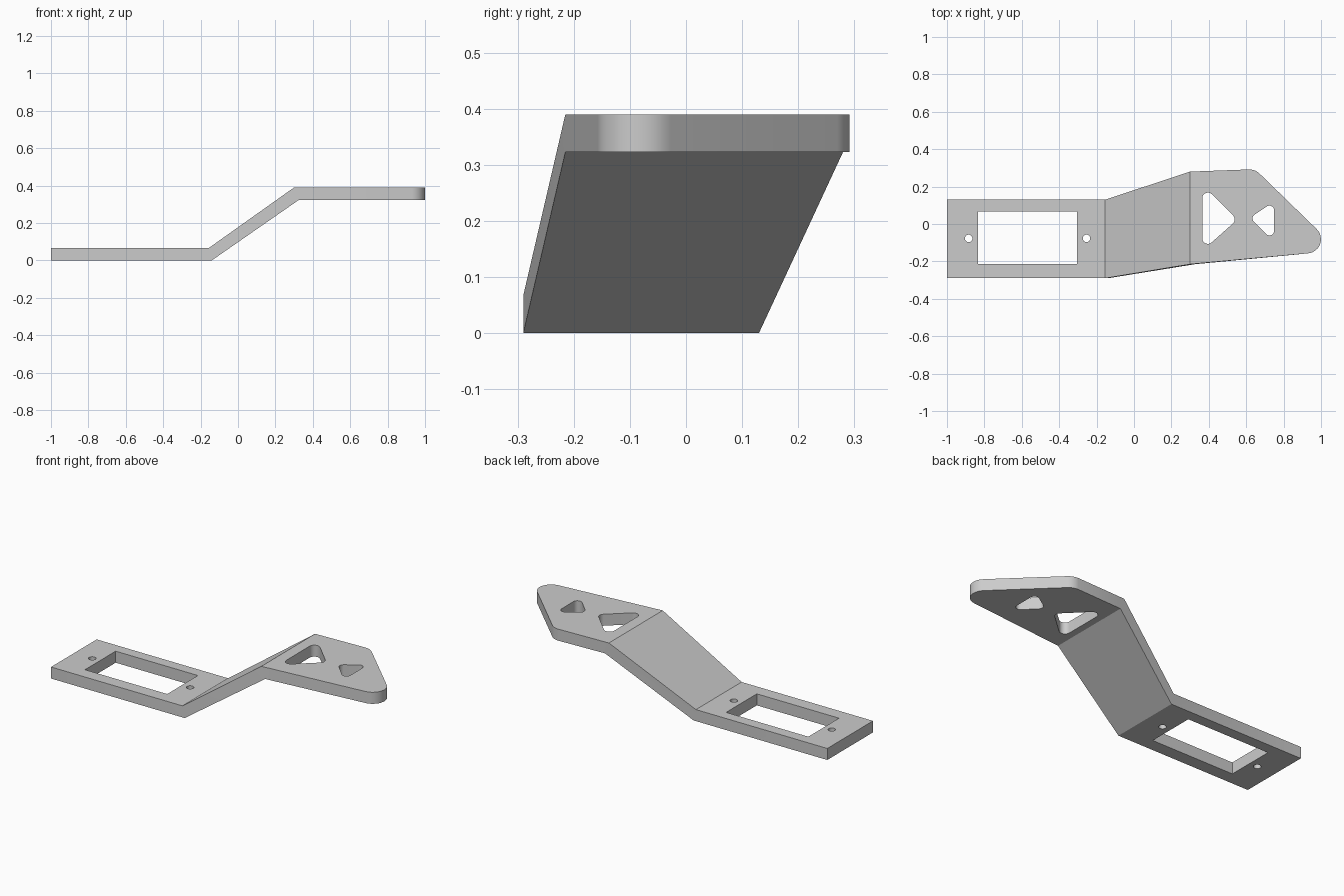
import bpy, bmesh, math
from mathutils import Vector

cube = bpy.data.objects.get("Cube")
if cube:
    bpy.data.objects.remove(cube, do_unlink=True)

THICK = 0.067          # plate thickness
LOW, HIGH = THICK, 0.39  # top surface heights of the two flat plates
FOLD_A, FOLD_B = -0.155, 0.30  # x of the two folds on the top surface


def rounded(corners, steps=12):
    """Polygon from (x, y, radius) corners, each filleted."""
    out = []
    for i, (x, y, r) in enumerate(corners):
        p = Vector((x, y))
        if r == 0:
            out.append(p)
            continue
        u = (Vector(corners[i - 1][:2]) - p).normalized()
        v = (Vector(corners[(i + 1) % len(corners)][:2]) - p).normalized()
        half = math.acos(u.dot(v)) / 2
        centre = p + (u + v).normalized() * (r / math.sin(half))
        a = p + u * (r / math.tan(half)) - centre
        b = p + v * (r / math.tan(half)) - centre
        start = math.atan2(a.y, a.x)
        sweep = math.atan2(a.x * b.y - a.y * b.x, a.dot(b))
        for k in range(steps + 1):
            t = start + sweep * k / steps
            out.append(centre + Vector((math.cos(t), math.sin(t))) * r)
    return out


def circle(x, y, r, n=32):
    return [Vector((x + r * math.cos(math.tau * k / n),
                    y + r * math.sin(math.tau * k / n))) for k in range(n)]


def rectangle(x0, x1, y0, y1):
    return [Vector(p) for p in ((x0, y0), (x1, y0), (x1, y1), (x0, y1))]


def fill_sheet(bm, z, loops):
    """Flat sheet from an outline followed by its holes."""
    edges = []
    for loop in loops:
        vs = [bm.verts.new((p.x, p.y, z)) for p in loop]
        edges += [bm.edges.new((vs[i - 1], vs[i])) for i in range(len(vs))]
    bmesh.ops.triangle_fill(bm, use_beauty=True, edges=edges, normal=(0, 0, 1))


bm = bmesh.new()

# Low mounting plate: rectangular window and two screw holes
fill_sheet(bm, LOW, [
    rectangle(-1, FOLD_A, -0.29, 0.13),
    rectangle(-0.834, -0.305, -0.215, 0.067),
    circle(-0.884, -0.077, 0.02),
    circle(-0.254, -0.077, 0.02),
])

# High plate: rounded pointed outline with two rounded triangular holes
fill_sheet(bm, HIGH, [
    rounded([(FOLD_B, -0.215, 0), (1.095, -0.142, 0.076),
             (0.647, 0.293, 0.08), (FOLD_B, 0.28, 0)]),
    rounded([(0.365, 0.21, 0.03), (0.365, -0.143, 0.03), (0.552, 0.023, 0.03)]),
    rounded([(0.62, 0.034, 0.025), (0.749, -0.097, 0.025), (0.749, 0.12, 0.025)]),
])

# Sloping web between the folds
web = [(FOLD_A, -0.29, LOW), (FOLD_B, -0.215, HIGH),
       (FOLD_B, 0.28, HIGH), (FOLD_A, 0.13, LOW)]
bm.faces.new([bm.verts.new(p) for p in web])
bmesh.ops.remove_doubles(bm, verts=bm.verts[:], dist=0.0005)

# Thicken downwards, shifting the folds so they are mitred
result = bmesh.ops.extrude_face_region(bm, geom=bm.faces[:], use_keep_orig=True)
for v in result["geom"]:
    if isinstance(v, bmesh.types.BMVert):
        v.co.z -= THICK
        if abs(v.co.x - FOLD_A) < 0.001:
            v.co.x += 0.015
        elif abs(v.co.x - FOLD_B) < 0.001:
            v.co.x += 0.025
bmesh.ops.recalc_face_normals(bm, faces=bm.faces[:])

mesh = bpy.data.meshes.new("folded_bracket")
bm.to_mesh(mesh)
bm.free()
bracket = bpy.data.objects.new("folded_bracket", mesh)
bpy.context.collection.objects.link(bracket)

# Plain grey finish
grey = bpy.data.materials.new("plain_grey")
grey.use_nodes = True
colour = (0.6, 0.6, 0.6, 1)
grey.diffuse_color = colour
grey.node_tree.nodes["Principled BSDF"].inputs["Base Color"].default_value = colour
mesh.materials.append(grey)

# Smooth the rounded walls, keep the plate edges crisp
bpy.ops.object.select_all(action="DESELECT")
bracket.select_set(True)
bpy.context.view_layer.objects.active = bracket
bpy.ops.object.shade_smooth_by_angle(angle=math.radians(25))
